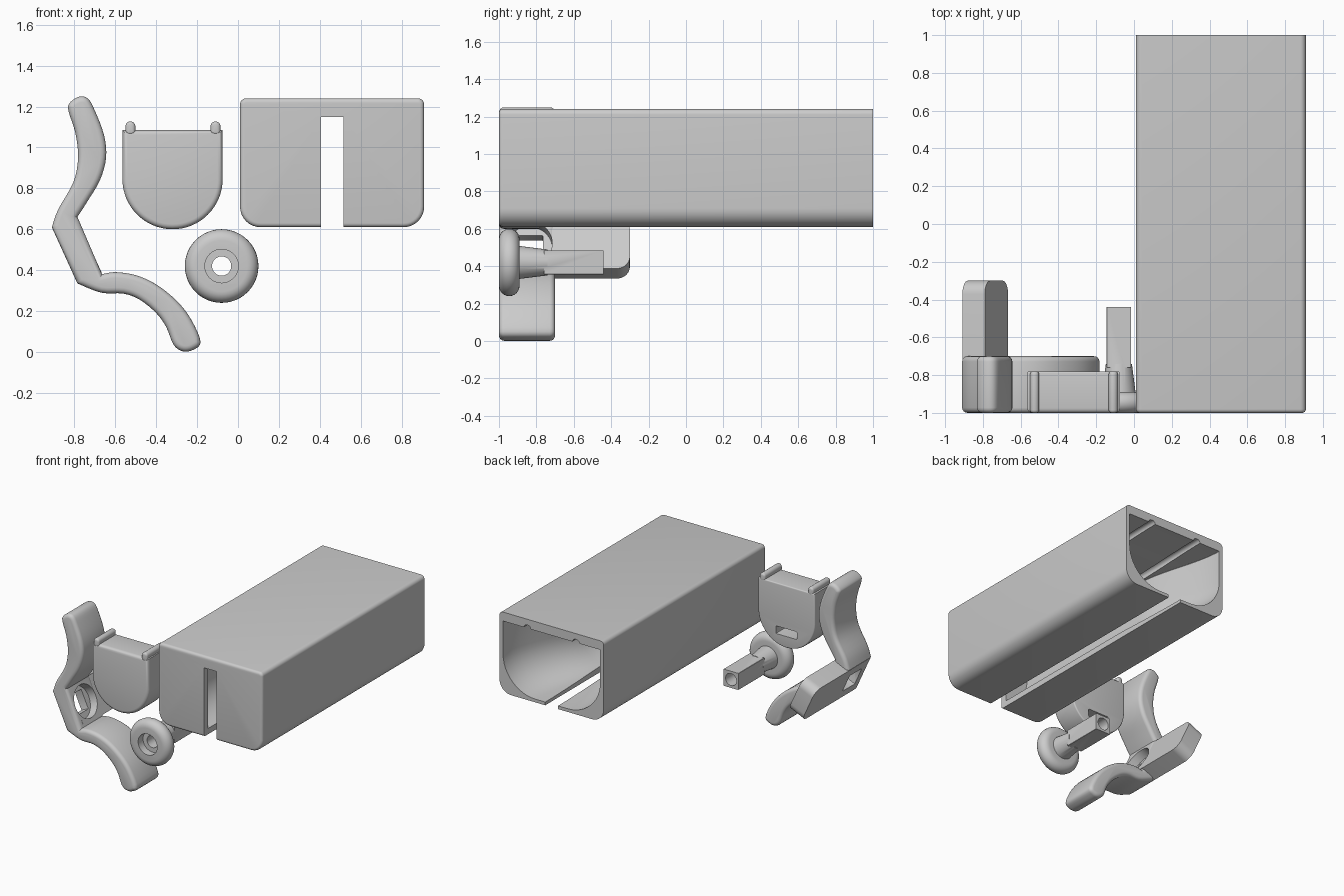
import bpy, bmesh, math
from mathutils import Vector

if "Cube" in bpy.data.objects:
    bpy.data.objects.remove(bpy.data.objects["Cube"])

grey = bpy.data.materials.new("plain grey")
grey.diffuse_color = (0.6, 0.6, 0.6, 1)
grey.use_nodes = True
grey.node_tree.nodes["Principled BSDF"].inputs["Base Color"].default_value = grey.diffuse_color
X, Y, Z = Vector((1, 0, 0)), Vector((0, 1, 0)), Vector((0, 0, 1))


def finish(name, bm):
    bmesh.ops.recalc_face_normals(bm, faces=bm.faces)
    me = bpy.data.meshes.new(name)
    bm.to_mesh(me)
    bm.free()
    me.materials.append(grey)
    ob = bpy.data.objects.new(name, me)
    bpy.context.collection.objects.link(ob)
    return ob


def loft(name, rings, round_start=0, round_end=0):
    """Skin a list of closed rings, cap both ends and optionally round the caps."""
    bm = bmesh.new()
    rows = [[bm.verts.new(p) for p in r] for r in rings]
    n = len(rows[0])
    for a, b in zip(rows, rows[1:]):
        for i in range(n):
            bm.faces.new((a[i], a[(i + 1) % n], b[(i + 1) % n], b[i]))
    caps = [bm.faces.new(rows[0]), bm.faces.new(rows[-1])]
    edges = [list(c.edges) for c in caps]
    bmesh.ops.recalc_face_normals(bm, faces=bm.faces)
    for es, r in zip(edges, (round_start, round_end)):
        if r:
            bmesh.ops.bevel(bm, geom=es, offset=r, segments=4, profile=0.5, affect='EDGES')
    return finish(name, bm)


def prism(name, outline, depth, origin=Vector(), u=X, v=Z, w=Y, **kw):
    rings = [[origin + u * a + v * b + w * d for a, b in outline] for d in depth]
    return loft(name, rings, **kw)


def rounded(x0, x1, z0, z1, rb, rt, n=8):
    """Rectangle with bottom corner radius rb and top corner radius rt."""
    pts = []
    for cx, cz, r, a0 in ((x1 - rb, z0 + rb, rb, -90), (x1 - rt, z1 - rt, rt, 0),
                          (x0 + rt, z1 - rt, rt, 90), (x0 + rb, z0 + rb, rb, 180)):
        for i in range(n + 1):
            a = math.radians(a0 + 90 * i / n)
            pts.append((cx + r * math.cos(a), cz + r * math.sin(a)))
    return pts


def circle(cx, cz, r, n=48):
    return [(cx + r * math.cos(2 * math.pi * i / n), cz + r * math.sin(2 * math.pi * i / n))
            for i in range(n)]


def smooth_path(p, steps=4):
    """Catmull-Rom curve through the points."""
    p = [Vector(q) for q in p]
    out = []
    for i in range(len(p) - 1):
        a, b, c, d = p[max(i - 1, 0)], p[i], p[i + 1], p[min(i + 2, len(p) - 1)]
        for k in range(steps):
            t = k / steps
            out.append((b * 2 + (c - a) * t + (a * 2 - b * 5 + c * 4 - d) * t * t
                        + (b * 3 - a - c * 3 + d) * t ** 3) * 0.5)
    return [tuple(q) for q in out + [p[-1]]]


def combine(ob, others, op):
    for o in others:
        m = ob.modifiers.new(op, 'BOOLEAN')
        m.operation, m.solver, m.object = op, 'EXACT', o
        bpy.context.view_layer.objects.active = ob
        bpy.ops.object.modifier_apply(modifier=m.name)
        bpy.data.objects.remove(o)


# Housing: long rounded case
case = prism("housing", rounded(0.01, 0.91, 0.61, 1.24, 0.10, 0.03), (-1, 1), round_start=0.02)
# Channel inside, flaring towards the open back
rings = []
for y in [-0.95] + [0.3 + 0.75 * i / 10 for i in range(11)]:
    t = min(1, max(0, (y - 0.3) / 0.7))
    t = t * t * (3 - 2 * t)
    hw = 0.255 + 0.165 * t
    z0 = 0.65 - 0.015 * t
    rings.append([(a, y, b) for a, b in
                  rounded(0.46 - hw, 0.46 + hw, z0, 1.15 + 0.02 * t, 0.25 + 0.03 * t, 0.005, 12)])
cutters = [loft("channel_cut", rings)]
# Slot in the front wall and floor, and two rail grooves in the ceiling
cutters.append(prism("slot_cut", [(0.405, 0.5), (0.515, 0.5), (0.515, 1.149), (0.405, 1.149)], (-1.1, 1.1)))
for s in (-1, 1):
    cutters.append(prism("rail_cut", rounded(0.46 + s * 0.21 - 0.03, 0.46 + s * 0.21 + 0.03,
                                             1.1, 1.195, 0.01, 0.028), (-0.94, 1.1)))
combine(case, cutters, 'DIFFERENCE')

# Slider: round-bottomed block with a nut pocket and two rail ribs
half = [(-0.32 + 0.245 * math.cos(math.pi * (1 + i / 32)),
         0.845 + 0.245 * math.sin(math.pi * (1 + i / 32))) for i in range(33)]
slider = prism("slider", half + [(-0.075, 1.085), (-0.565, 1.085)], (-1, -0.78),
               round_start=0.025, round_end=0.01)
pocket = prism("pocket_cut", rounded(-0.41, -0.23, 0.69, 0.75, 0.005, 0.005, 2), (-0.9, -0.7))
combine(slider, [pocket], 'DIFFERENCE')
for s in (-1, 1):
    cx = -0.318 + s * 0.208
    prism("slider_rib", rounded(cx - 0.024, cx + 0.024, 1.06, 1.127, 0.02, 0.0235, 6), (-1, -0.78),
          round_start=0.015, round_end=0.015)

# Knob: rounded wheel with a flared neck, turned about the y axis
prof = [(0.125 + 0.055 * math.cos(math.radians(a)), -0.945 + 0.055 * math.sin(math.radians(a)))
        for a in range(-90, 91, 15)]
prof += [(0.088, -0.89), (0.069, -0.74)]
knob = loft("knob", [[(a, y, b) for a, b in circle(-0.08, 0.42, r)] for r, y in prof])
shaft = prism("shaft", rounded(-0.145, -0.015, 0.355, 0.485, 0.002, 0.002, 1), (-0.76, -0.44))
combine(knob, [shaft], 'UNION')
combine(knob, [prism("bore_cut", circle(-0.08, 0.42, 0.047), (-1.1, -0.3)),
               prism("recess_cut", circle(-0.08, 0.42, 0.082), (-1.1, -0.94))], 'DIFFERENCE')

# Wing clip: two curved arms and a straight middle, one outline
upper = [(-0.785, 0.66), (-0.74, 0.73), (-0.675, 0.84), (-0.645, 0.95), (-0.655, 1.06),
         (-0.70, 1.18), (-0.735, 1.24), (-0.78, 1.247), (-0.825, 1.215), (-0.828, 1.175),
         (-0.795, 1.07), (-0.782, 0.95), (-0.805, 0.83), (-0.88, 0.695), (-0.91, 0.61)]
lower = [(-0.785, 0.335), (-0.67, 0.29), (-0.56, 0.285), (-0.48, 0.255), (-0.40, 0.19),
         (-0.35, 0.12), (-0.315, 0.035), (-0.27, 0.003), (-0.22, 0.01), (-0.183, 0.05),
         (-0.23, 0.16), (-0.30, 0.25), (-0.40, 0.33), (-0.50, 0.375), (-0.60, 0.39), (-0.665, 0.38)]
clip = prism("wing_clip", smooth_path(upper) + smooth_path(lower), (-1, -0.7),
             round_start=0.028, round_end=0.028)
# Middle bar reaching back, with rounded end corners
along = Vector((0.414, 0, -0.91)).normalized()
out = Vector((0.91, 0, 0.414)).normalized()
mid = Vector((-0.7875, 0, 0.4965))
bar = prism("middle_bar", rounded(-0.149, 0.149, -0.95, -0.3, 0.01, 0.07), (-0.065, 0.065),
            mid, along, Y, out)
combine(clip, [bar], 'UNION')
# Round recess on the inside and a square hole right through
combine(clip, [prism("round_cut", circle(0, -0.84, 0.125), (0.0, 0.3), mid, along, Y, out),
               prism("square_cut", rounded(-0.075, 0.075, -0.915, -0.765, 0.005, 0.005, 2),
                     (-0.2, 0.2), mid, along, Y, out)], 'DIFFERENCE')

# Smooth shading with crisp edges
bpy.ops.object.select_all(action='DESELECT')
for ob in bpy.context.scene.objects:
    ob.select_set(True)
    bpy.context.view_layer.objects.active = ob
bpy.ops.object.shade_smooth_by_angle(angle=math.radians(30))
